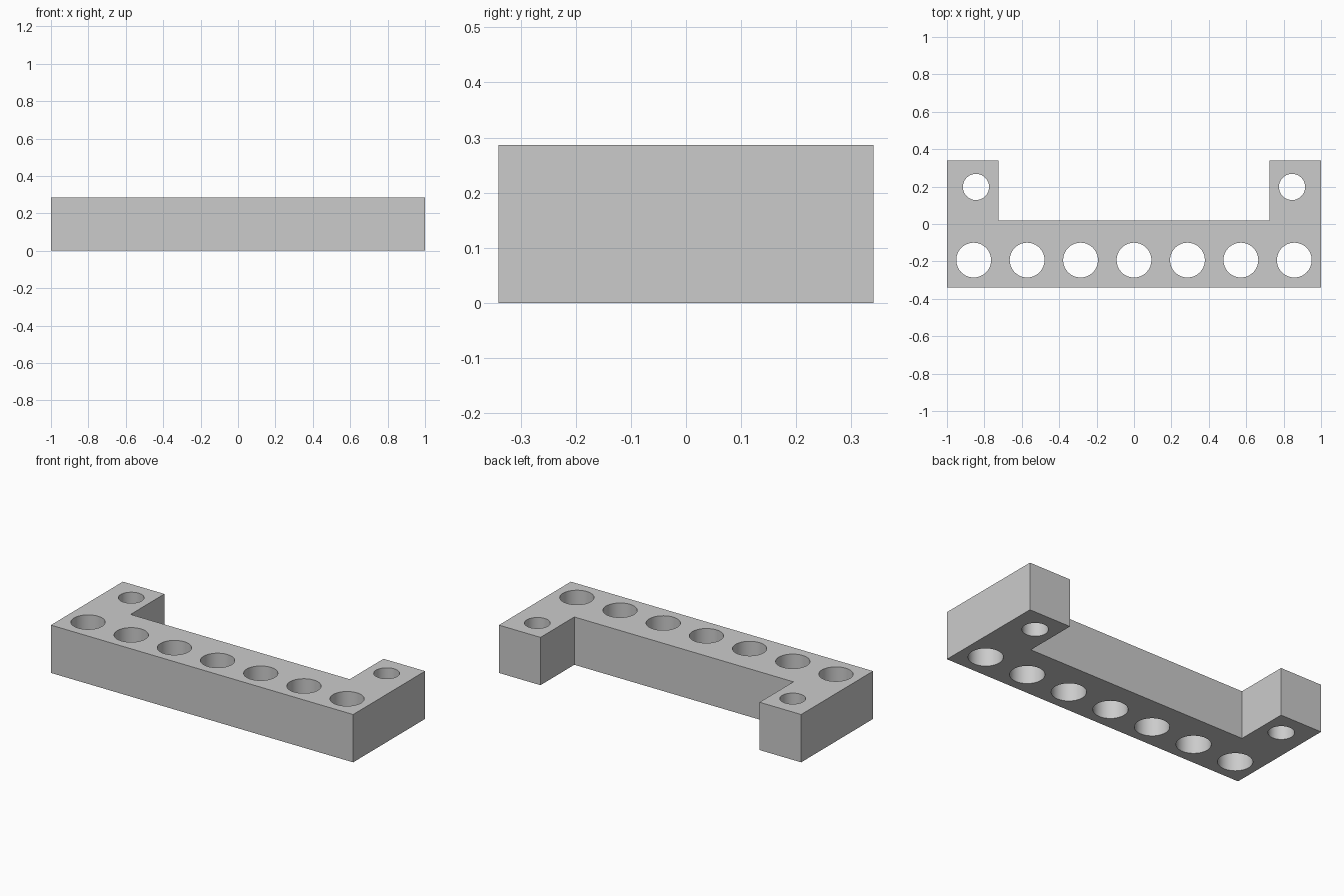
import bpy, bmesh
from math import cos, sin, tau, radians

cube = bpy.data.objects.get("Cube")
if cube:
    bpy.data.objects.remove(cube, do_unlink=True)

HEIGHT = 0.286
HALF_DEPTH = 0.34
SIDES = 64

grey = bpy.data.materials.new("light grey")
grey.use_nodes = True
colour = (0.6, 0.6, 0.6, 1)
grey.diffuse_color = colour
grey.node_tree.nodes["Principled BSDF"].inputs["Base Color"].default_value = colour

bm = bmesh.new()


def add_loop(points):
    verts = [bm.verts.new((x, y, 0)) for x, y in points]
    for a, b in zip(verts, verts[1:] + verts[:1]):
        bm.edges.new((a, b))


def add_hole(cx, cy, r):
    angles = [tau * i / SIDES for i in range(SIDES)]
    add_loop([(cx + r * cos(t), cy + r * sin(t)) for t in angles])


# Bar outline with two rear lugs, mirrored left to right
half = [(1, -HALF_DEPTH), (1, HALF_DEPTH), (0.725, HALF_DEPTH), (0.725, 0.02)]
add_loop(half + [(-x, y) for x, y in reversed(half)])

# Row of large through holes
for i in range(-3, 4):
    add_hole(i * 2 / 7, -0.193, 0.093)

# Small mounting hole in each lug
for side in (-1, 1):
    add_hole(side * 0.845, 0.198, 0.07)

# Fill the profile around the holes and extrude it upward
bmesh.ops.triangle_fill(bm, edges=bm.edges[:], use_beauty=True)
result = bmesh.ops.extrude_face_region(bm, geom=bm.faces[:], use_keep_orig=True)
top = [g for g in result["geom"] if isinstance(g, bmesh.types.BMVert)]
bmesh.ops.translate(bm, verts=top, vec=(0, 0, HEIGHT))
bmesh.ops.recalc_face_normals(bm, faces=bm.faces[:])

mesh = bpy.data.meshes.new("mounting_bar")
bm.to_mesh(mesh)
bm.free()
mesh.materials.append(grey)
bar = bpy.data.objects.new("mounting_bar", mesh)
bpy.context.collection.objects.link(bar)

# Smooth hole walls, crisp outer edges
bpy.ops.object.select_all(action="DESELECT")
bar.select_set(True)
bpy.context.view_layer.objects.active = bar
bpy.ops.object.shade_smooth_by_angle(angle=radians(30))
